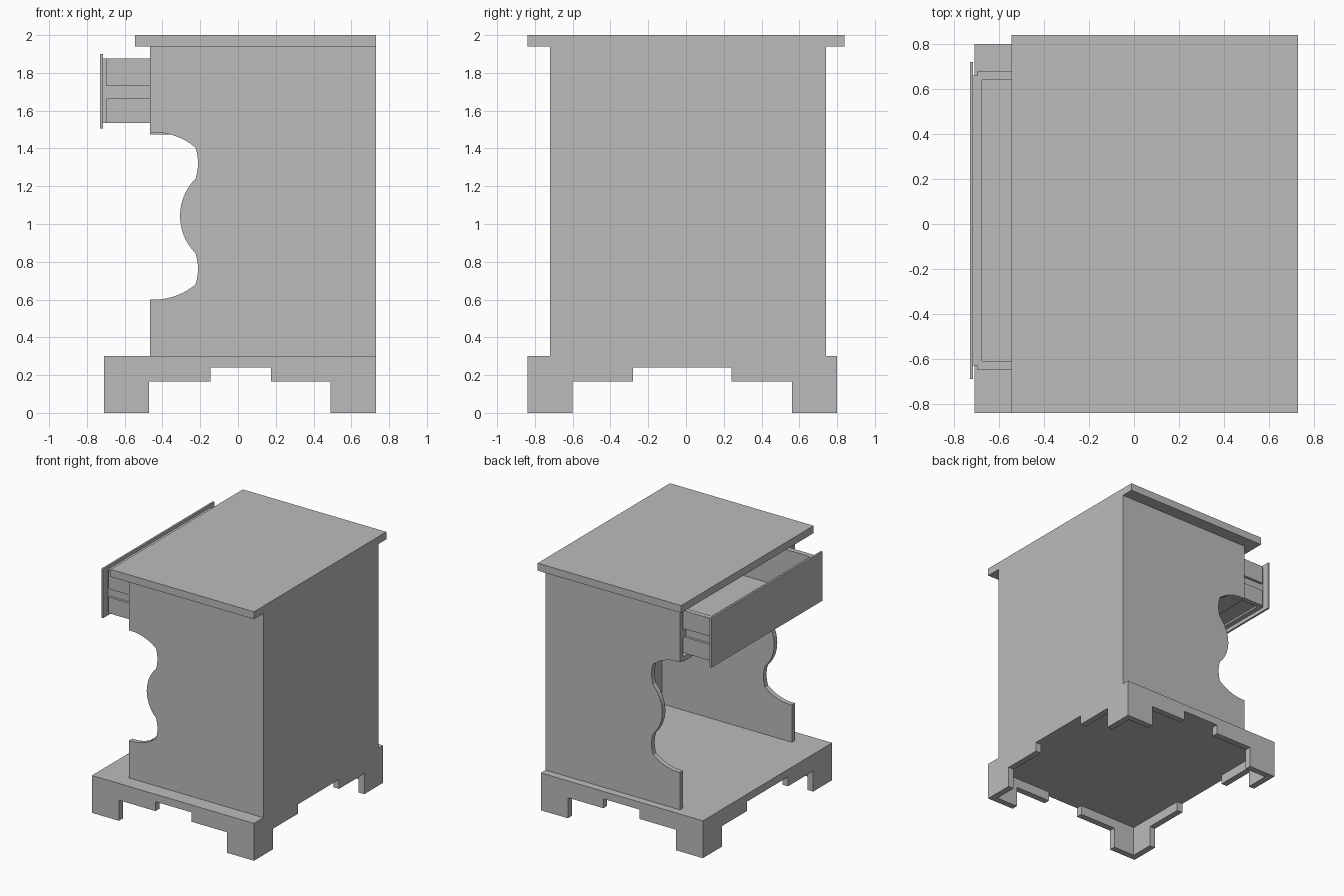
import bpy, bmesh, math
from mathutils import Vector

if "Cube" in bpy.data.objects:
    bpy.data.objects.remove(bpy.data.objects["Cube"], do_unlink=True)

# Single plain finish
GREY = (0.5, 0.5, 0.5, 1.0)
finish = bpy.data.materials.new("plain_grey")
finish.use_nodes = True
finish.diffuse_color = GREY
finish.node_tree.nodes["Principled BSDF"].inputs["Base Color"].default_value = GREY


def prism(name, profile, axis, lo, hi):
    """Extrude a (u, z) profile along 'x' or 'y' from lo to hi."""
    bm = bmesh.new()
    place = (lambda u, z: (lo, u, z)) if axis == "x" else (lambda u, z: (u, lo, z))
    face = bm.faces.new([bm.verts.new(place(u, z)) for u, z in profile])
    new = bmesh.ops.extrude_face_region(bm, geom=[face])["geom"]
    shift = Vector((hi - lo, 0, 0)) if axis == "x" else Vector((0, hi - lo, 0))
    bmesh.ops.translate(bm, vec=shift,
                        verts=[v for v in new if isinstance(v, bmesh.types.BMVert)])
    bmesh.ops.recalc_face_normals(bm, faces=bm.faces)
    mesh = bpy.data.meshes.new(name)
    bm.to_mesh(mesh)
    bm.free()
    mesh.materials.append(finish)
    obj = bpy.data.objects.new(name, mesh)
    bpy.context.collection.objects.link(obj)
    return obj


def box(name, x, y, z):
    return prism(name, [(x[0], z[0]), (x[1], z[0]), (x[1], z[1]), (x[0], z[1])], "y", *y)


def arc(a, b, rise, steps=14):
    """Circular arc from a to b, bulging left of travel by rise; b is left out."""
    a, b = Vector(a), Vector(b)
    half = (b - a).length / 2
    along = (b - a).normalized()
    side = Vector((-along.y, along.x)) * (1 if rise > 0 else -1)
    h = abs(rise)
    r = (half * half + h * h) / (2 * h)
    centre = (a + b) / 2 + side * (h - r)
    sweep = math.asin(half / r)
    pts = []
    for i in range(steps):
        t = -sweep + 2 * sweep * i / steps
        pts.append(tuple(centre + along * (r * math.sin(t)) + side * (r * math.cos(t))))
    return pts


# Top board
box("top_board", (-0.545, 0.73), (-0.84, 0.84), (1.94, 2.0))

# Side panels with a scalloped open edge
SX, BX = -0.465, 0.73
p = [(SX, 1.485), (-0.225, 1.405), (-0.225, 1.24), (-0.225, 0.845),
     (-0.225, 0.68), (SX, 0.60)]
rises = [0.024, 0.013, -0.082, 0.013, 0.024]
edge = []
for i, rise in enumerate(rises):
    edge += arc(p[i], p[i + 1], rise)
edge.append(p[-1])
side_profile = edge + [(SX, 0.30), (BX, 0.30), (BX, 1.94), (SX, 1.94)]
prism("right_side_panel", side_profile, "y", -0.72, -0.68)
prism("left_side_panel", side_profile, "y", 0.70, 0.74)

# Back panel and the shelf under the drawer
box("back_panel", (0.69, BX), (-0.68, 0.70), (0.30, 1.94))
box("drawer_shelf", (SX, 0.69), (-0.68, 0.70), (1.475, 1.515))

# Base: deck with a stepped skirt that forms the feet
X0, X1, Y0, Y1, T = -0.71, 0.73, -0.84, 0.80, 0.05
box("base_deck", (X0 + T, X1 - T), (Y0 + T, Y1 - T), (0.24, 0.30))


def skirt(lo, hi, foot, notch):
    return [(lo, 0), (foot[0], 0), (foot[0], 0.165), (notch[0], 0.165),
            (notch[0], 0.24), (notch[1], 0.24), (notch[1], 0.165),
            (foot[1], 0.165), (foot[1], 0), (hi, 0), (hi, 0.30), (lo, 0.30)]


long_skirt = skirt(X0, X1, (-0.47, 0.49), (-0.145, 0.175))
prism("base_skirt_right", long_skirt, "y", Y0, Y0 + T)
prism("base_skirt_left", long_skirt, "y", Y1 - T, Y1)
cross_skirt = skirt(Y0 + T, Y1 - T, (-0.60, 0.56), (-0.28, 0.24))
prism("base_skirt_open_end", cross_skirt, "x", X0, X0 + T)
prism("base_skirt_back_end", cross_skirt, "x", X1 - T, X1)

# Drawer, pulled out
DB = 0.42
box("drawer_face", (-0.73, -0.715), (-0.69, 0.72), (1.505, 1.90))
box("drawer_box_front", (-0.715, -0.675), (-0.63, 0.66), (1.535, 1.875))
box("drawer_box_back", (DB - 0.04, DB), (-0.63, 0.66), (1.535, 1.875))
box("drawer_bottom", (-0.675, DB - 0.04), (-0.61, 0.64), (1.55, 1.565))
for name, inner, outer in (("right", -0.61, -0.63), ("left", 0.64, 0.66)):
    s = 1 if outer > inner else -1
    wall = sorted((inner, outer))
    strip = sorted((outer, outer + 0.02 * s))
    rail = sorted((outer + 0.003 * s, outer + 0.04 * s))
    box(f"drawer_{name}_wall", (-0.675, DB - 0.04), wall, (1.535, 1.875))
    # Grooved outer strips and the cabinet rail running between them
    box(f"drawer_{name}_upper_strip", (-0.695, DB), strip, (1.73, 1.875))
    box(f"drawer_{name}_lower_strip", (-0.695, DB), strip, (1.535, 1.665))
    rail = (rail[0], 0.70) if s > 0 else (-0.68, rail[1])
    box(f"{name}_drawer_rail", (SX, 0.69), rail, (1.67, 1.725))
